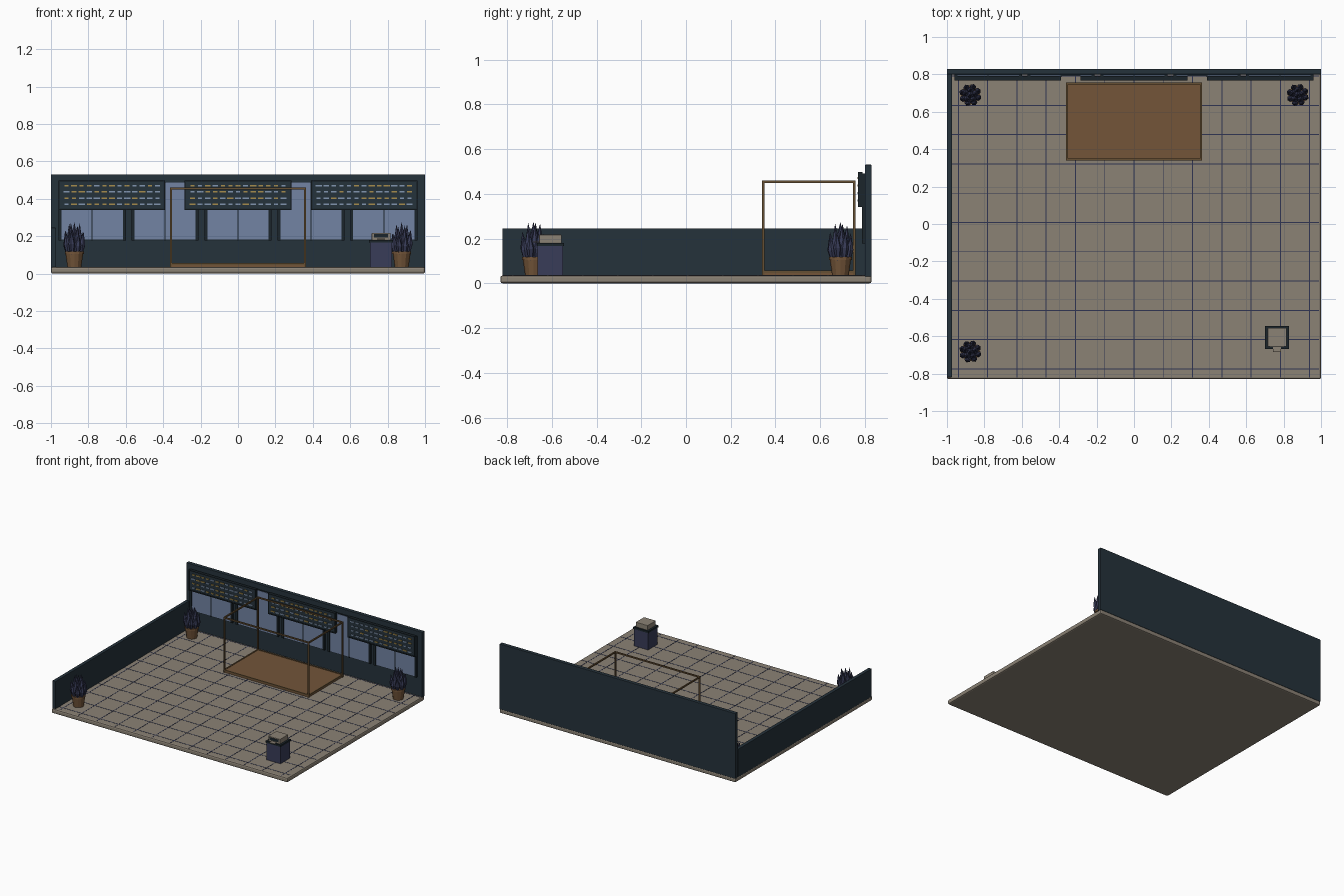
import bpy, bmesh, math, random
from mathutils import Matrix, Vector

random.seed(4)
cube = bpy.data.objects.get("Cube")
if cube:
    bpy.data.objects.remove(cube, do_unlink=True)


def material(name, hexcode):
    """Flat colour from a hex code, converted to linear."""
    rgb = [int(hexcode[i:i + 2], 16) / 255 for i in (0, 2, 4)]
    lin = [c / 12.92 if c < 0.04 else ((c + 0.055) / 1.055) ** 2.4 for c in rgb]
    mat = bpy.data.materials.new(name)
    mat.use_nodes = True
    mat.diffuse_color = (*lin, 1)
    mat.node_tree.nodes["Principled BSDF"].inputs["Base Color"].default_value = (*lin, 1)
    return mat


STONE = material("warm grey stone", "8B8275")
WALL = material("dark slate", "25323B")
TRIM = material("black slate", "1B252B")
GLASS = material("blue glass", "7283A3")
GROUT = material("navy grout", "2E3452")
NAVY = material("muted navy", "383C58")
WOOD = material("brown wood", "735539")
BRONZE = material("bronze", "665034")
AMBER = material("amber light", "A68C4C")
PALE = material("pale blue light", "8296B0")


def finish(name, bm, mat):
    mesh = bpy.data.meshes.new(name)
    bmesh.ops.recalc_face_normals(bm, faces=bm.faces)
    bm.to_mesh(mesh)
    bm.free()
    mesh.materials.append(mat)
    obj = bpy.data.objects.new(name, mesh)
    bpy.context.scene.collection.objects.link(obj)
    return obj


def boxes(name, mat, ranges, bevel=0):
    """One object from boxes given as (x0, x1, y0, y1, z0, z1)."""
    bm = bmesh.new()
    for x0, x1, y0, y1, z0, z1 in ranges:
        place = Matrix.Translation(((x0 + x1) / 2, (y0 + y1) / 2, (z0 + z1) / 2))
        size = Matrix.Diagonal((x1 - x0, y1 - y0, z1 - z0, 1))
        bmesh.ops.create_cube(bm, size=1, matrix=place @ size)
    obj = finish(name, bm, mat)
    if bevel:
        mod = obj.modifiers.new("edge", "BEVEL")
        mod.width, mod.segments = bevel, 2
    return obj


# Floor slab with thin grout lines
FLOOR = 0.035
boxes("floor_slab", STONE, [(-1, 1, -0.83, 0.83, 0, FLOOR)], 0.01)
step, line = 0.1565, 0.0025
grout = [(i * step - line, i * step + line, -0.82, 0.8, 0.03, FLOOR + 0.001)
         for i in range(-6, 7)]
grout += [(-0.99, 0.99, 0.008 + i * step - line, 0.008 + i * step + line, 0.03, FLOOR + 0.001)
          for i in range(-5, 6)]
boxes("floor_grout", GROUT, grout)

# Tall back wall and low side wall
boxes("back_wall", WALL, [(-1, 1, 0.8, 0.83, 0.03, 0.53)], 0.003)
boxes("side_wall", WALL, [(-1, -0.973, -0.82, 0.8, 0.03, 0.245)], 0.003)

# Five windows, each a dark frame with two panes
frames, panes = [], []
for i in range(-2, 3):
    x = i * 0.39
    frames.append((x - 0.18, x + 0.18, 0.793, 0.802, 0.178, 0.49))
    for side in (-1, 1):
        cx = x + side * 0.0835
        panes.append((cx - 0.081, cx + 0.081, 0.79, 0.795, 0.182, 0.486))
        edge = x + side * 0.172
        frames.append((edge - 0.008, edge + 0.008, 0.786, 0.8, 0.178, 0.49))
    frames.append((x - 0.0025, x + 0.0025, 0.787, 0.8, 0.178, 0.49))
boxes("window_frames", TRIM, frames)
boxes("window_panes", GLASS, panes)

# Three hanging display boards with rows of coloured dashes
boards, rims, amber, pale = [], [], [], []
for bx in (-0.674, 0, 0.674):
    boards.append((bx - 0.283, bx + 0.283, 0.772, 0.79, 0.343, 0.496))
    for s in (-1, 1):
        rims.append((bx + s * 0.281 - 0.004, bx + s * 0.281 + 0.004, 0.768, 0.79, 0.341, 0.498))
        rims.append((bx - 0.281, bx + 0.281, 0.768, 0.79, 0.4195 + s * 0.0745 - 0.004,
                     0.4195 + s * 0.0745 + 0.004))
    for row in range(4):
        z = 0.47 - row * 0.0335
        for col in range(13):
            x = bx + (col - 6) * 0.0405
            half = random.choice((0.011, 0.014, 0.017))
            group = amber if random.random() < 0.45 else pale
            group.append((x - half, x + half, 0.766, 0.773, z - 0.004, z + 0.004))
boxes("display_boards", WALL, boards)
boxes("display_rims", TRIM, rims)
boxes("amber_dashes", AMBER, amber)
boxes("pale_dashes", PALE, pale)

# Wooden platform under an open bronze frame
PX, Y0, Y1, TOP, R = 0.358, 0.345, 0.752, 0.454, 0.005
boxes("platform", WOOD, [(-PX, PX, Y0, Y1, 0.033, 0.054)])
rods = []
for x in (-PX, PX):
    rods += [(x - R, x + R, y - R, y + R, FLOOR, TOP + R) for y in (Y0, Y1)]
    rods += [(x - R, x + R, Y0, Y1, z - R, z + R) for z in (0.052, TOP)]
for y in (Y0, Y1):
    rods += [(-PX, PX, y - R, y + R, z - R, z + R) for z in (0.052, TOP)]
boxes("platform_frame", BRONZE, rods)


def leaf(bm, base, tip, width):
    """Faceted pointed leaf from base to tip, widest below the middle."""
    axis = tip - base
    turn = axis.to_track_quat("Z", "Y").to_matrix().to_4x4()
    for start, length, r0, r1 in ((0, 0.45, width * 0.45, width), (0.45, 0.55, width, 0)):
        centre = base + axis * (start + length / 2)
        bmesh.ops.create_cone(bm, cap_ends=True, segments=6, radius1=r0, radius2=r1,
                              depth=axis.length * length,
                              matrix=Matrix.Translation(centre) @ turn)


def planter(name, x, y):
    # Tapered pot with a rim
    bm = bmesh.new()
    for z0, z1, r0, r1 in ((0.034, 0.105, 0.037, 0.047), (0.105, 0.118, 0.051, 0.051)):
        bmesh.ops.create_cone(bm, cap_ends=True, segments=12, radius1=r0, radius2=r1,
                              depth=z1 - z0, matrix=Matrix.Translation((x, y, (z0 + z1) / 2)))
    finish(name + "_pot", bm, WOOD)
    # Upright leaves in two rings around a central one
    bm = bmesh.new()
    root = Vector((x, y, 0.1))
    leaf(bm, root, root + Vector((0, 0, 0.175)), 0.022)
    for count, spread, height, width in ((5, 0.03, 0.16, 0.02), (8, 0.052, 0.12, 0.018)):
        for i in range(count):
            a = math.tau * i / count + spread * 9
            out = Vector((math.cos(a), math.sin(a), 0))
            tall = height + random.uniform(-0.012, 0.012)
            leaf(bm, root + out * spread * 0.7, root + out * spread + Vector((0, 0, tall)), width)
    finish(name + "_foliage", bm, NAVY)


planter("back_right_planter", -0.875, 0.69)
planter("back_left_planter", 0.875, 0.69)
planter("front_right_planter", -0.875, -0.682)

# Service counter with a small till on top
KX, KY = 0.765, -0.606
boxes("counter_body", NAVY, [(KX - 0.059, KX + 0.059, KY - 0.057, KY + 0.057, 0.034, 0.168)])
boxes("counter_top", TRIM, [(KX - 0.064, KX + 0.064, KY - 0.061, KY + 0.061, 0.166, 0.18)])
boxes("till", STONE, [(KX - 0.05, KX + 0.05, KY - 0.05, KY + 0.05, 0.18, 0.217),
                      (KX - 0.022, KX + 0.022, KY - 0.079, KY - 0.045, 0.182, 0.187)], 0.002)
boxes("till_screen", TRIM, [(KX - 0.038, KX + 0.038, KY - 0.052, KY - 0.048, 0.192, 0.211)])
